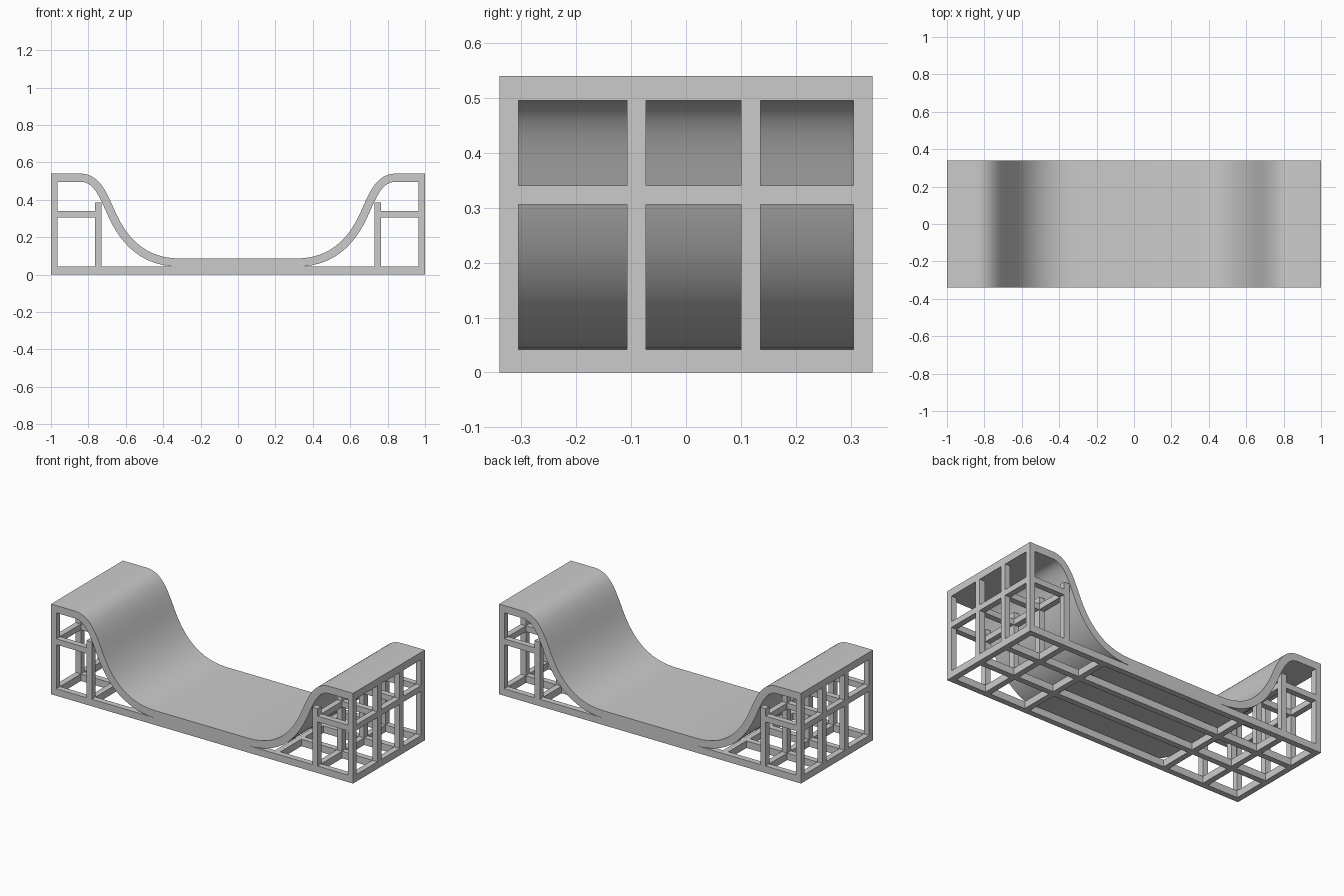
import bpy, bmesh, math
from mathutils import Vector
from mathutils.geometry import interpolate_bezier

if "Cube" in bpy.data.objects:
    bpy.data.objects.remove(bpy.data.objects["Cube"])

HALF_W = 0.34      # half width in y
BEAM = 0.035       # timber thickness
DECK = 0.044       # deck thickness
RAIL_Y = (-0.3225, -0.0905, 0.118, 0.3225)


def beam(name, x, y, z):
    """Box spanning the given (min, max) ranges."""
    bm = bmesh.new()
    bmesh.ops.create_cube(bm, size=1)
    for v in bm.verts:
        v.co = [r[0] if c < 0 else r[1] for r, c in zip((x, y, z), v.co)]
    me = bpy.data.meshes.new(name)
    bm.to_mesh(me)
    bm.free()
    ob = bpy.data.objects.new(name, me)
    bpy.context.collection.objects.link(ob)
    return ob


def span(c, w=BEAM):
    return (c - w / 2, c + w / 2)


def side(s, a, b):
    return (a, b) if s > 0 else (-b, -a)


# Deck: half profile from the flat middle up to the platform
def bez(*pts):
    return interpolate_bezier(*[Vector((x, 0, z)) for x, z in pts], 14)

half = bez((.31, .086), (.50, .086), (.60, .20), (.665, .355))
half += bez((.665, .355), (.71, .46), (.75, .54), (.845, .54))[1:]
half.append(Vector((1, 0, .54)))
top = [Vector((-p.x, 0, p.z)) for p in reversed(half)] + half
low = []
for i, p in enumerate(top):
    t = (top[min(i + 1, len(top) - 1)] - top[max(i - 1, 0)]).normalized()
    low.append(p + Vector((t.z, 0, -t.x)) * DECK)

bm = bmesh.new()
rows = [[bm.verts.new((p.x, y, p.z)) for p in line]
        for line, y in ((top, -HALF_W), (top, HALF_W), (low, HALF_W), (low, -HALF_W))]
for a, b in zip(rows, rows[1:] + rows[:1]):
    for i in range(len(top) - 1):
        bm.faces.new((a[i], a[i + 1], b[i + 1], b[i]))
for i in (0, -1):
    bm.faces.new([r[i] for r in rows])
bmesh.ops.recalc_face_normals(bm, faces=bm.faces)
me = bpy.data.meshes.new("ramp_deck")
bm.to_mesh(me)
bm.free()
deck = bpy.data.objects.new("ramp_deck", me)
bpy.context.collection.objects.link(deck)
bpy.context.view_layer.objects.active = deck
deck.select_set(True)
bpy.ops.object.shade_smooth_by_angle(angle=math.radians(35))

# Long floor rails
for y in RAIL_Y:
    beam("floor_rail", (-1, 1), span(y), (0, .042))

full = (-HALF_W, HALF_W)
for s in (-1, 1):
    # Floor cross beams
    for a in (.965, .73, .46):
        beam("floor_cross_beam", side(s, a, a + BEAM), full, (0, .042))
    # Outer end frame
    beam("end_mid_beam", side(s, .965, 1), full, (.306, .341))
    beam("end_top_beam", side(s, .965, 1), full, (.497, .54))
    # Posts and the rails tying them together
    for y in RAIL_Y:
        beam("outer_post", side(s, .965, 1), span(y), (0, .54))
        beam("inner_post", side(s, .73, .765), span(y), (0, .385))
        beam("side_mid_rail", side(s, .73, 1), span(y), (.306, .341))
    # Inner mid beam
    beam("inner_mid_beam", side(s, .73, .765), full, (.306, .341))
